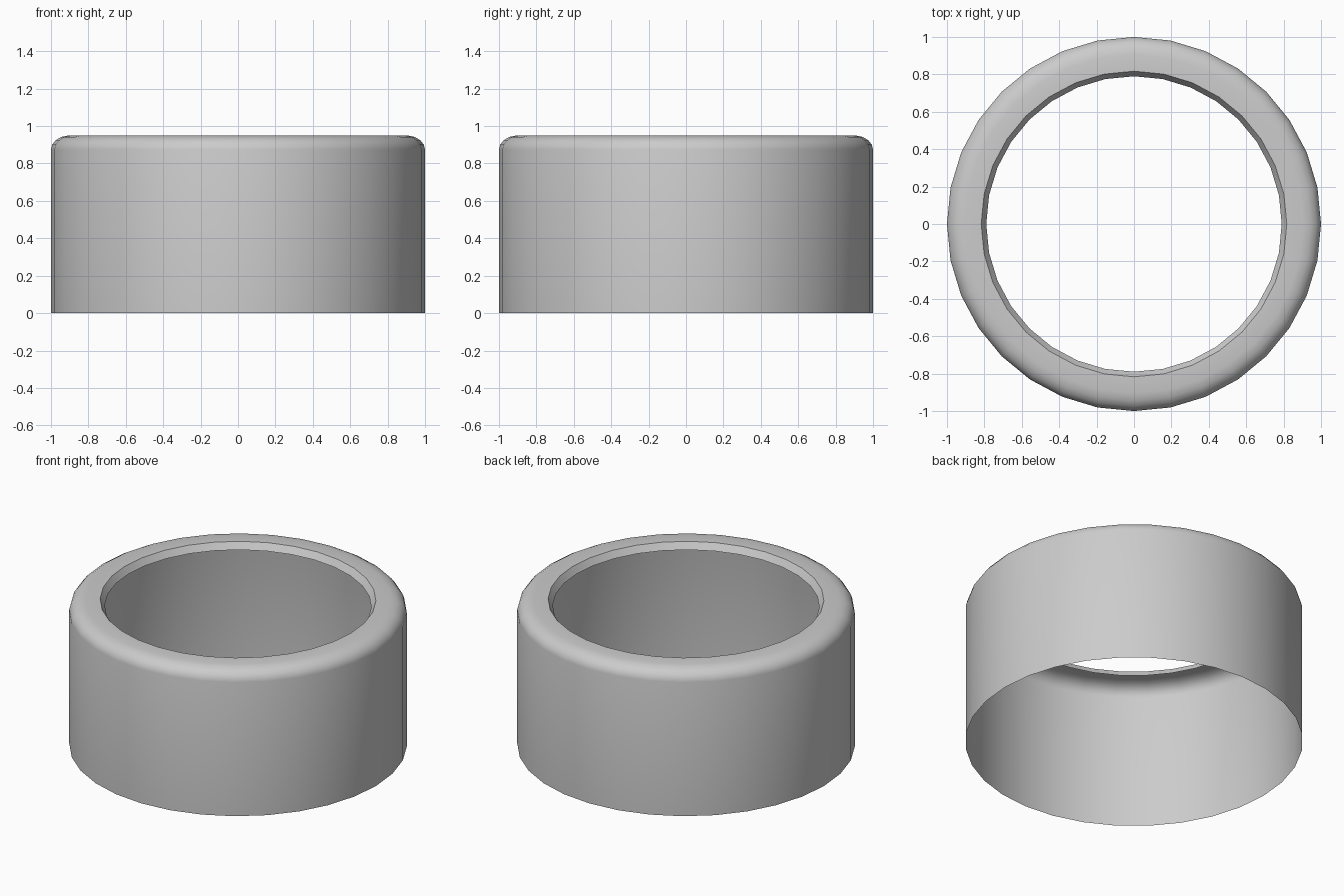
import bpy, bmesh, math

if "Cube" in bpy.data.objects:
    bpy.data.objects.remove(bpy.data.objects["Cube"])

SIDES = 32
# shell profile (radius, height): outer wall, rounded shoulder, flat rim, inner lip
PROFILE = [(1, 0), (1, 0.875), (0.993, 0.901), (0.974, 0.925), (0.945, 0.942),
           (0.905, 0.95), (0.817, 0.95), (0.79, 0.907)]

bm = bmesh.new()
rings = []
for r, z in PROFILE:
    rings.append([bm.verts.new((r * math.cos(2 * math.pi * i / SIDES),
                                r * math.sin(2 * math.pi * i / SIDES), z))
                  for i in range(SIDES)])

# skin neighbouring rings, open at both ends
for low, high in zip(rings, rings[1:]):
    for i in range(SIDES):
        j = (i + 1) % SIDES
        bm.faces.new((low[i], low[j], high[j], high[i]))

mesh = bpy.data.meshes.new("open_ring_cap")
bm.to_mesh(mesh)
bm.free()
cap = bpy.data.objects.new("open_ring_cap", mesh)
bpy.context.collection.objects.link(cap)

# smooth shading with a crisp inner lip
bpy.context.view_layer.objects.active = cap
cap.select_set(True)
bpy.ops.object.shade_smooth_by_angle(angle=math.radians(35))
